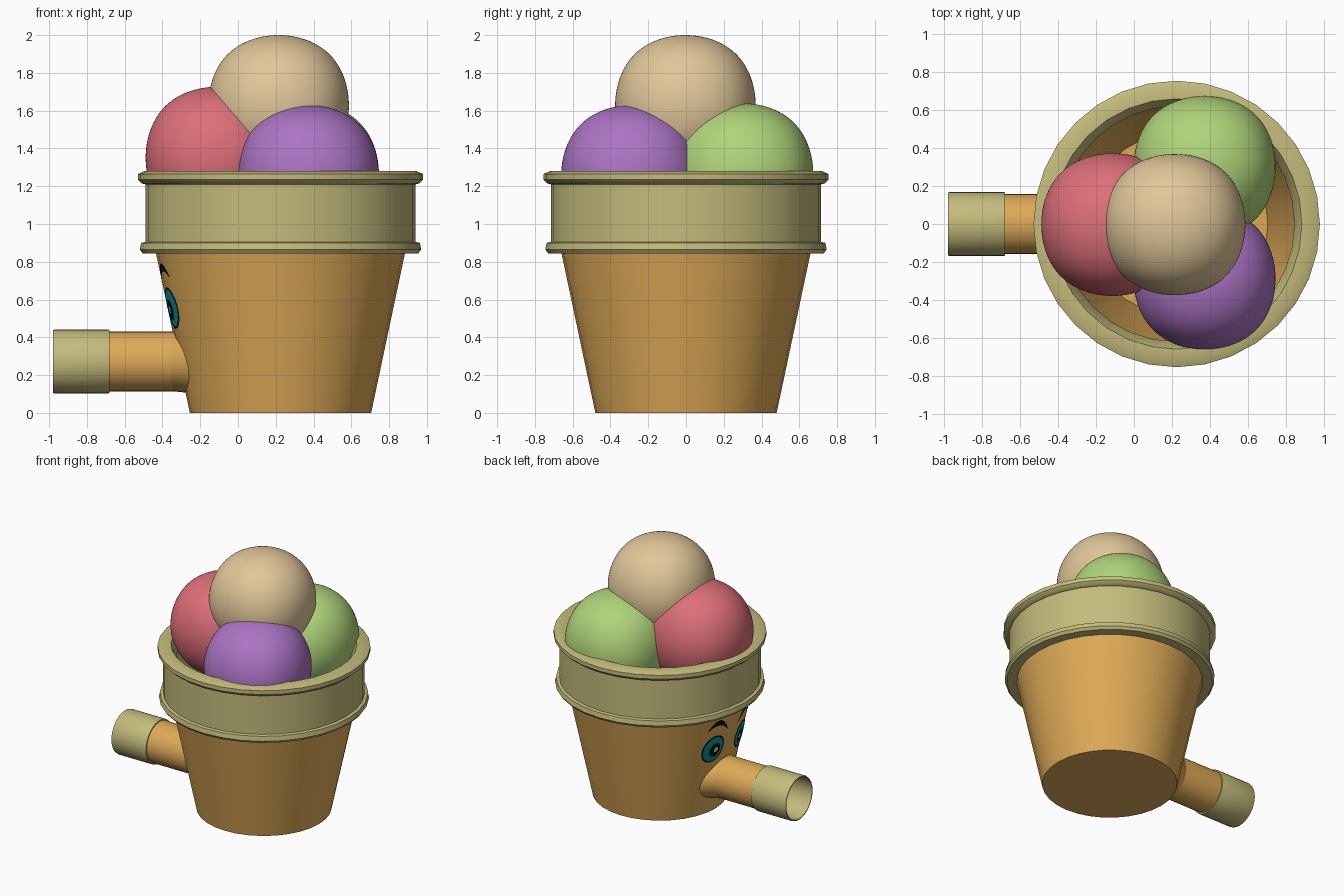
import bpy, bmesh, math
from mathutils import Matrix, Vector

if "Cube" in bpy.data.objects:
    bpy.data.objects.remove(bpy.data.objects["Cube"])

CX = 0.225  # cup axis


def mat(name, r, g, b):
    m = bpy.data.materials.new(name)
    m.diffuse_color = (r, g, b, 1)
    m.use_nodes = True
    m.node_tree.nodes["Principled BSDF"].inputs["Base Color"].default_value = m.diffuse_color
    return m


ORANGE = mat("waffle_orange", 0.73, 0.40, 0.095)
OLIVE = mat("olive_cream", 0.55, 0.50, 0.20)
TAN = mat("scoop_tan", 0.75, 0.57, 0.32)
RED = mat("scoop_red", 0.72, 0.16, 0.19)
PURPLE = mat("scoop_purple", 0.41, 0.175, 0.55)
GREEN = mat("scoop_green", 0.43, 0.66, 0.195)
TEAL = mat("eye_teal", 0.0, 0.30, 0.33)
BLACK = mat("black", 0.004, 0.004, 0.004)
PALE = mat("eye_glint", 0.75, 0.55, 0.50)


def finish(name, bm, material, angle=35, recalc=True):
    if recalc:
        bmesh.ops.recalc_face_normals(bm, faces=bm.faces)
    me = bpy.data.meshes.new(name)
    bm.to_mesh(me)
    bm.free()
    me.materials.append(material)
    ob = bpy.data.objects.new(name, me)
    bpy.context.collection.objects.link(ob)
    bpy.ops.object.select_all(action='DESELECT')
    ob.select_set(True)
    bpy.context.view_layer.objects.active = ob
    bpy.ops.object.shade_smooth_by_angle(angle=math.radians(angle))
    return ob


def lathe(name, profile, material, matrix, segs=32, closed=False, cap=False):
    """Revolve (radius_a, radius_b, height) rings about local z."""
    bm = bmesh.new()
    rings = []
    for p in profile:
        ra, rb, h = p if len(p) == 3 else (p[0], p[0], p[1])
        rings.append([bm.verts.new(matrix @ Vector((
            ra * math.cos(2 * math.pi * i / segs),
            rb * math.sin(2 * math.pi * i / segs), h))) for i in range(segs)])
    if cap:
        bm.faces.new(rings[0])
    pairs = list(zip(rings, rings[1:]))
    if closed:
        pairs.append((rings[-1], rings[0]))
    for a, b in pairs:
        for i in range(segs):
            j = (i + 1) % segs
            bm.faces.new((a[i], a[j], b[j], b[i]))
    return finish(name, bm, material)


# Cup: thin tapered wall with a floor, open at the top
def cup_radius(z):
    return 0.48 + 0.212 * z


axis = Matrix.Translation((CX, 0, 0))
lathe("cup", [(cup_radius(z), z) for z in (0, 0.3, 0.6, 0.88)], ORANGE, axis, cap=True)

# Rim band with a lip at both ends
lathe("rim_band", [(0.62, 0.845), (0.73, 0.845), (0.745, 0.865), (0.738, 0.90),
                   (0.715, 0.905), (0.715, 1.21), (0.735, 1.215), (0.755, 1.235),
                   (0.755, 1.265), (0.72, 1.28), (0.66, 1.28), (0.62, 1.20)],
      OLIVE, axis, closed=True)

# Nozzle: local z points along -x
side = Matrix.Translation((0, 0, 0.272)) @ Matrix.Rotation(-math.pi / 2, 4, 'Y')
lathe("nozzle_tube", [(0.158, 0.22), (0.158, 0.70)], ORANGE, side)
lathe("nozzle_flare", [(0.172, 0.25, 0.20), (0.157, 0.158, 0.352)], ORANGE, side)
lathe("nozzle_tip", [(0.158, 0.68), (0.167, 0.68), (0.169, 0.69), (0.169, 0.97),
                     (0.166, 0.98), (0.159, 0.98), (0.157, 0.70)], OLIVE, side, closed=True)


# Scoops: rounded cubes scaled to the wanted half sizes
def scoop(name, centre, r, material):
    bm = bmesh.new()
    bmesh.ops.create_cube(bm, size=2 * r / 0.8395)
    ob = finish(name, bm, material, 180)
    ob.location = centre
    sub = ob.modifiers.new("round", 'SUBSURF')
    sub.levels = sub.render_levels = 5


scoop("scoop_left", (-0.113, -0.003, 1.35), 0.376, RED)
scoop("scoop_front", (0.372, -0.287, 1.255), 0.374, PURPLE)
scoop("scoop_back", (0.372, 0.300, 1.265), 0.374, GREEN)
scoop("scoop_top", (0.215, -0.003, 1.628), 0.372, TAN)


# Face: thin plates wrapped on the cup wall facing -x
def on_cup(s, z, off):
    r = cup_radius(z)
    t = s / r
    return Vector((CX - (r + off) * math.cos(t), (r + off) * math.sin(t), z))


def disc(name, s, z, rs, rz, off, material, sign):
    bm = bmesh.new()
    n = 28
    mid = bm.verts.new(on_cup(s, z, off))
    rings = [[bm.verts.new(on_cup(s + k * rs * math.cos(2 * math.pi * i / n),
                                  z + k * rz * math.sin(2 * math.pi * i / n), off))
              for i in range(n)] for k in (0.5, 1)]
    for i in range(n):
        j = (i + 1) % n
        bm.faces.new((mid, rings[0][j], rings[0][i]))
        bm.faces.new((rings[0][i], rings[0][j], rings[1][j], rings[1][i]))
    for f in bm.faces:
        f.normal_update()
        if f.normal.x > 0:
            f.normal_flip()
    finish(name, bm, material, recalc=False)


def brow(name, sign):
    bm = bmesh.new()
    n = 12
    rows = []
    for i in range(n + 1):
        u = i / n
        s = sign * (0.065 + 0.185 * u)
        z = 0.695 + 0.025 * u + 0.25 * u * (1 - u)
        w = 0.006 + 0.016 * math.sin(math.pi * u)
        rows.append([bm.verts.new(on_cup(s, z + d, 0.005)) for d in (-w, w)])
    for a, b in zip(rows, rows[1:]):
        f = bm.faces.new((a[0], b[0], b[1], a[1]))
        f.normal_update()
        if f.normal.x > 0:
            f.normal_flip()
    finish(name, bm, BLACK, recalc=False)


for label, sg in (("back", 1), ("front", -1)):
    disc("eye_rim_" + label, sg * 0.168, 0.555, 0.100, 0.110, 0.004, BLACK, sg)
    disc("eye_iris_" + label, sg * 0.168, 0.555, 0.088, 0.098, 0.006, TEAL, sg)
    disc("eye_pupil_" + label, sg * 0.155, 0.545, 0.048, 0.056, 0.008, BLACK, sg)
    disc("eye_glint_" + label, sg * 0.145, 0.545, 0.018, 0.020, 0.0095, PALE, sg)
    brow("brow_" + label, sg)
